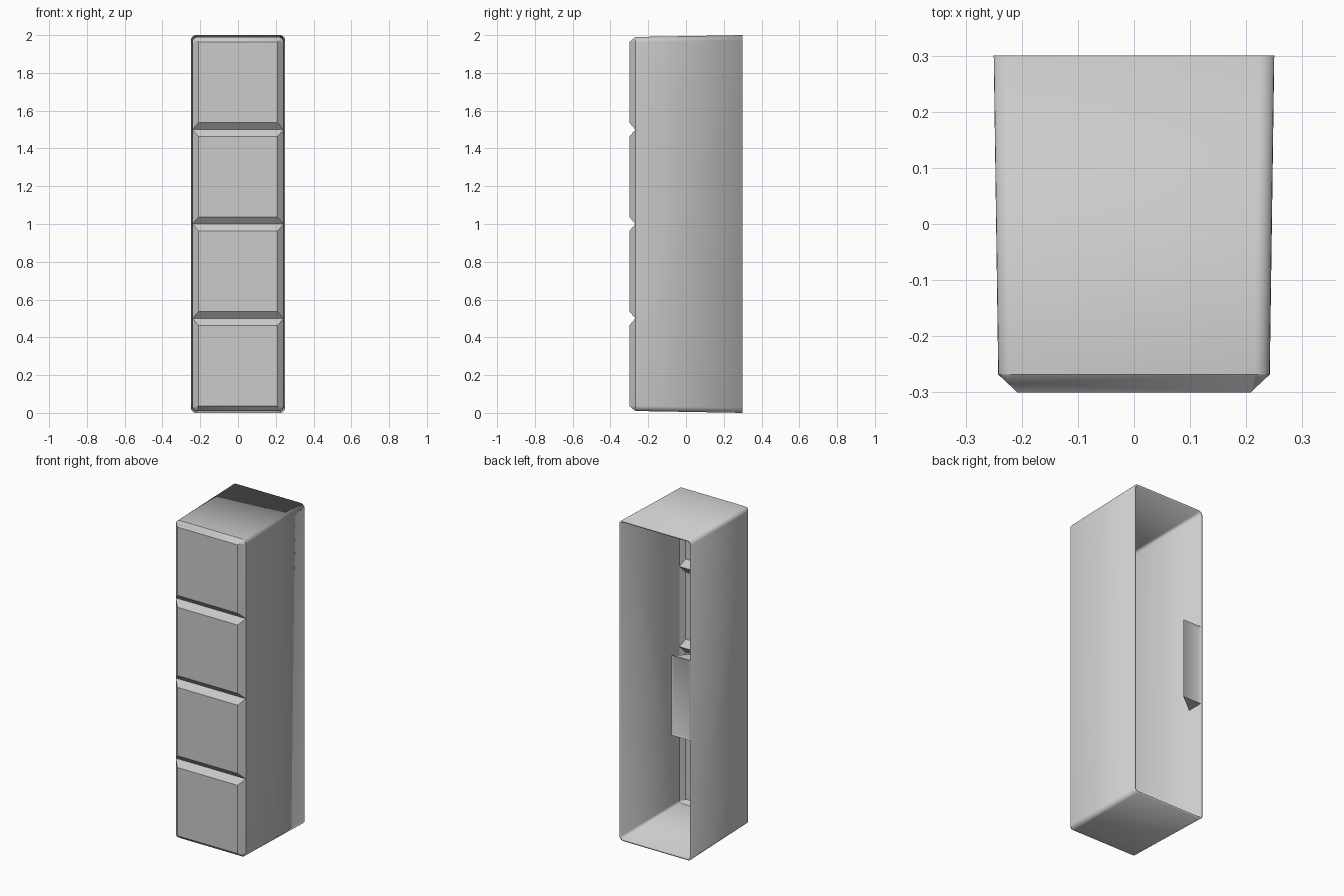
import bpy, bmesh

cube = bpy.data.objects.get("Cube")
if cube:
    bpy.data.objects.remove(cube, do_unlink=True)

grey = bpy.data.materials.new("light_grey")
grey.use_nodes = True
colour = (0.6, 0.6, 0.6, 1)
grey.diffuse_color = colour
grey.node_tree.nodes["Principled BSDF"].inputs["Base Color"].default_value = colour


def finish(bm, name):
    mesh = bpy.data.meshes.new(name)
    bm.to_mesh(mesh)
    bm.free()
    mesh.materials.append(grey)
    obj = bpy.data.objects.new(name, mesh)
    bpy.context.collection.objects.link(obj)
    bpy.ops.object.select_all(action="DESELECT")
    obj.select_set(True)
    bpy.context.view_layer.objects.active = obj
    bpy.ops.object.shade_smooth_by_angle(angle=0.52)
    return obj


# Tapered casing, open at the back, with four raised front panels
HALF_BACK, HALF_FRONT, HALF_PANEL = 0.25, 0.242, 0.208
BACK, SHOULDER, FRONT = 0.30, -0.268, -0.30
INSET = 0.037
levels = [0.01, 0.5, 1.0, 1.5, 1.99]

bm = bmesh.new()
left = [bm.verts.new((-HALF_FRONT, SHOULDER, z)) for z in levels]
right = [bm.verts.new((HALF_FRONT, SHOULDER, z)) for z in levels]
back = [bm.verts.new((sx * HALF_BACK, BACK, z)) for sx, z in ((-1, 0), (1, 0), (1, 2), (-1, 2))]

for k in range(4):
    outer = [left[k], right[k], right[k + 1], left[k + 1]]
    low, high = k * 0.5 + INSET, k * 0.5 + 0.5 - INSET
    inner = [bm.verts.new((sx * HALF_PANEL, FRONT, z))
             for sx, z in ((-1, low), (1, low), (1, high), (-1, high))]
    bm.faces.new(inner)
    for i in range(4):
        j = (i + 1) % 4
        bm.faces.new((outer[i], outer[j], inner[j], inner[i]))

bm.faces.new((back[0], back[1], right[0], left[0]))
bm.faces.new((left[-1], right[-1], back[2], back[3]))
bm.faces.new([back[1], back[2]] + right[::-1])
bm.faces.new([back[3], back[0]] + left)

# Round the four long corners
pairs = ((back[0], left[0]), (back[1], right[0]), (back[2], right[-1]), (back[3], left[-1]))
corners = [bm.edges.get(p) for p in pairs]
bmesh.ops.bevel(bm, geom=corners, offset=0.028, segments=6, profile=0.5, affect="EDGES")
bm.normal_update()
casing = finish(bm, "casing")
wall = casing.modifiers.new("wall", "SOLIDIFY")
wall.thickness = 0.012
wall.offset = -1
wall.use_even_offset = True

# Wedge-shaped grip on the inside of one wall, with a shallow framed face
bm = bmesh.new()
rings = [[bm.verts.new((x, y, z)) for x, y in ((-0.237, BACK), (-0.11, BACK), (-0.237, 0.2))]
         for z in (0.75, 1.25)]
bm.faces.new(rings[0])
bm.faces.new(rings[1][::-1])
sides = [bm.faces.new((rings[0][i], rings[1][i], rings[1][(i + 1) % 3], rings[0][(i + 1) % 3]))
         for i in range(3)]
bmesh.ops.recalc_face_normals(bm, faces=bm.faces)
bmesh.ops.inset_region(bm, faces=[sides[0]], thickness=0.012, use_even_offset=True)
bmesh.ops.translate(bm, verts=sides[0].verts, vec=(0, -0.006, 0))
finish(bm, "inner_grip")
